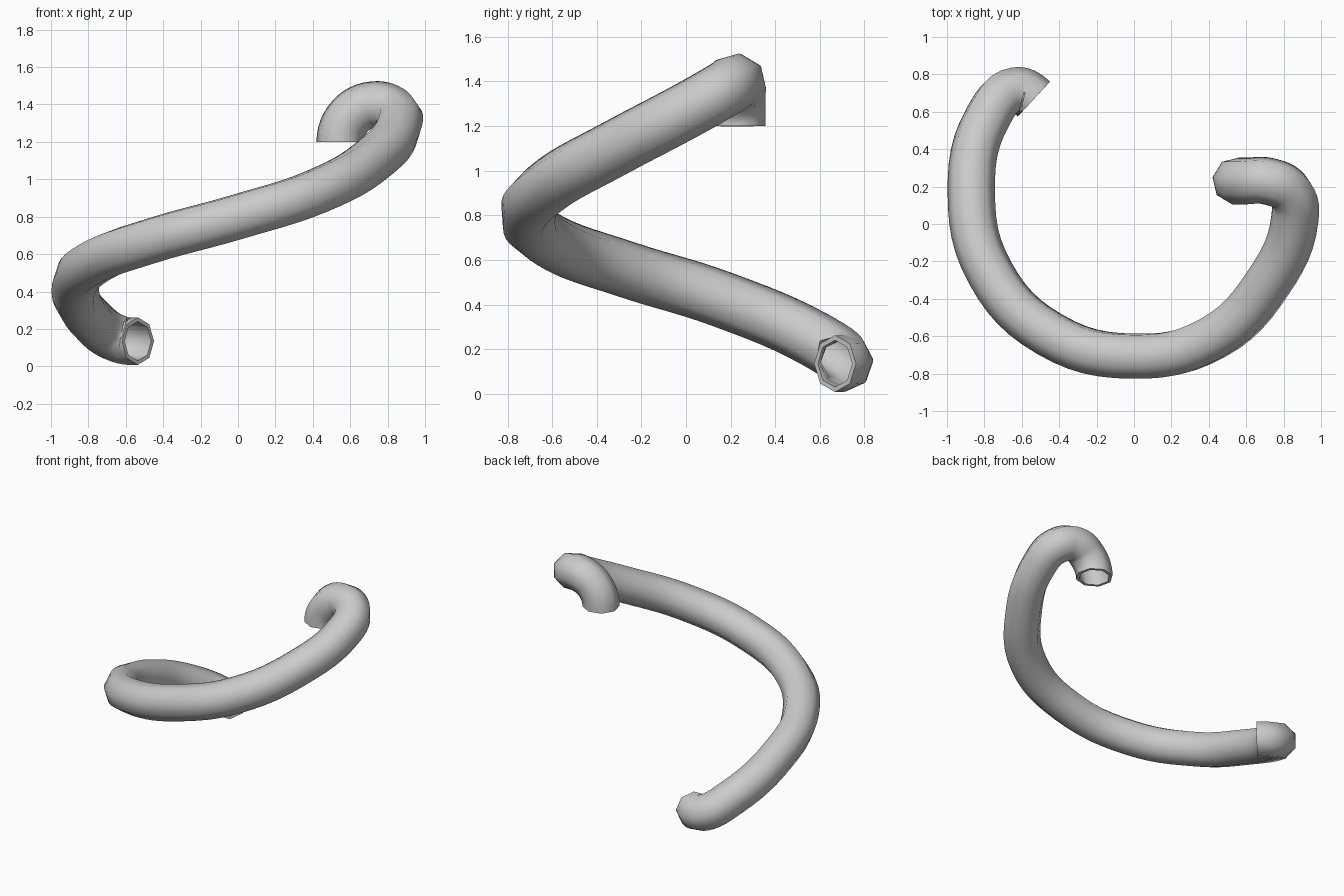
import bpy
from mathutils import Vector

if "Cube" in bpy.data.objects:
    bpy.data.objects.remove(bpy.data.objects["Cube"])

# Centre line of the tube, from the low open end to the hooked top end
path = [
    (-0.535, 0.668, 0.135), (-0.635, 0.712, 0.145), (-0.78, 0.575, 0.245),
    (-0.87, 0.17, 0.42), (-0.77, -0.26, 0.555), (-0.45, -0.59, 0.675),
    (0.0, -0.707, 0.80), (0.42, -0.61, 0.935), (0.72, -0.31, 1.105),
    (0.86, 0.03, 1.285), (0.835, 0.17, 1.365), (0.72, 0.228, 1.398),
    (0.6, 0.23, 1.338), (0.545, 0.23, 1.20),
]
curve = bpy.data.curves.new("bent_tube", "CURVE")
curve.dimensions = "3D"
curve.twist_mode = "MINIMUM"
curve.resolution_u = 6
curve.bevel_depth = 0.127
curve.bevel_resolution = 2      # eight sides
curve.use_fill_caps = False
spline = curve.splines.new("BEZIER")
spline.bezier_points.add(len(path) - 1)
for p, co in zip(spline.bezier_points, path):
    p.co = co
    p.handle_left_type = p.handle_right_type = "AUTO"

# Fix the direction of both open ends
for i, d in ((0, (-0.036, 0.033, 0)), (-1, (0, 0, -0.05))):
    p = spline.bezier_points[i]
    p.handle_left_type = p.handle_right_type = "FREE"
    p.handle_left = p.co - Vector(d)
    p.handle_right = p.co + Vector(d)

tube = bpy.data.objects.new("bent_tube", curve)
bpy.context.collection.objects.link(tube)
bpy.context.view_layer.objects.active = tube
tube.select_set(True)
bpy.ops.object.convert(target="MESH")
tube = bpy.context.object

# Thin hollow wall, open at both ends
wall = tube.modifiers.new("wall", "SOLIDIFY")
wall.thickness = 0.022
wall.offset = -1
bpy.ops.object.modifier_apply(modifier="wall")
bpy.ops.object.shade_smooth_by_angle(angle=1.0)
